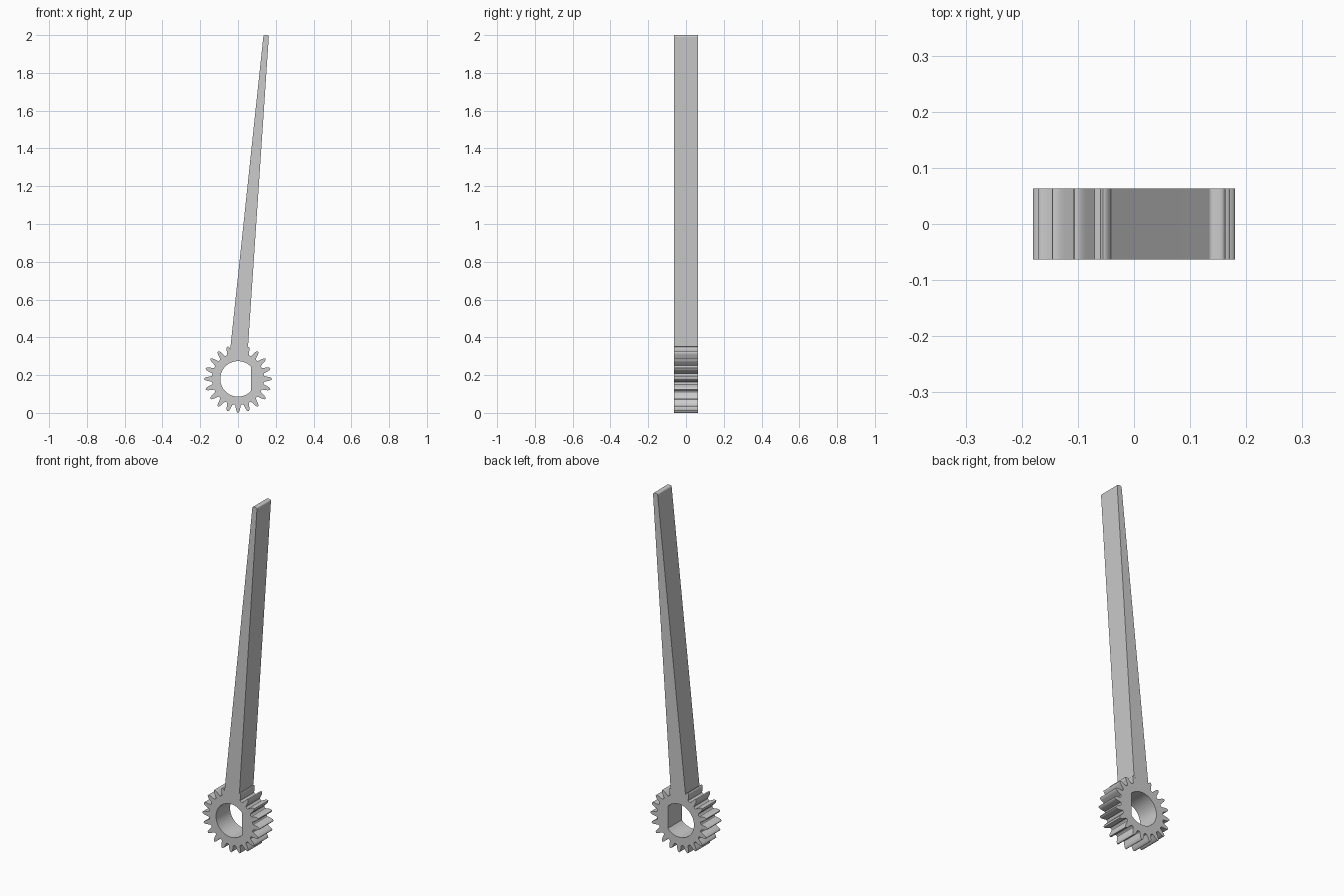
import bpy, bmesh, math
from mathutils import Vector

cube = bpy.data.objects.get("Cube")
if cube:
    bpy.data.objects.remove(cube, do_unlink=True)

TEETH = 20
CENTRE_Z = 0.18
HALF_DEPTH = 0.063
HOLE_RADIUS = 0.094
HOLE_FLAT_X = 0.07
# Half of a tooth from root to tip: radius, half width
TOOTH = [(0.137, 0.018), (0.14, 0.0145), (0.15, 0.0125), (0.162, 0.0105),
         (0.17, 0.0085), (0.176, 0.0055), (0.179, 0.0025), (0.18, 0)]


def tooth(angle):
    """Points of one tooth, running clockwise over its tip."""
    axis = Vector((math.cos(angle), math.sin(angle)))
    side = Vector((axis.y, -axis.x))
    profile = [(r, -w) for r, w in TOOTH] + [(r, w) for r, w in TOOTH[-2::-1]]
    return [axis * r + side * w + Vector((0, CENTRE_Z)) for r, w in profile]


def rounded_tip(a, b, radius, steps=5):
    """Quarter rounds joining two sides of the lever below its flat top."""
    pts = []
    for cx, start in ((a + radius, math.pi), (b - radius, math.pi / 2)):
        for i in range(steps + 1):
            t = start - i / steps * math.pi / 2
            pts.append(Vector((cx + radius * math.cos(t),
                               2 - radius + radius * math.sin(t))))
    return pts


# Gear outline, clockwise, with the lever taking the place of the top tooth
step = math.tau / TEETH
outline = []
for k in range(1, TEETH):
    pts = tooth(math.pi / 2 - k * step)
    if k == 1:
        pts = pts[4:]
    elif k == TEETH - 1:
        pts = pts[:-4]
    outline += pts
outline.append(Vector((-0.041, 0.338)))
outline += rounded_tip(0.134, 0.163, 0.009)
outline.append(Vector((0.0445, 0.338)))

# D-shaped shaft hole
flat = math.acos(HOLE_FLAT_X / HOLE_RADIUS)
hole = []
for i in range(49):
    t = flat + i / 48 * (math.tau - 2 * flat)
    hole.append(Vector((HOLE_RADIUS * math.cos(t),
                        CENTRE_Z + HOLE_RADIUS * math.sin(t))))

# Fill between the two loops and extrude through the depth
bm = bmesh.new()
edges = []
for loop in (outline, hole):
    verts = [bm.verts.new((p.x, -HALF_DEPTH, p.y)) for p in loop]
    edges += [bm.edges.new((v, verts[i - 1])) for i, v in enumerate(verts)]
bmesh.ops.triangle_fill(bm, edges=edges, use_beauty=True, normal=(0, -1, 0))
back = bmesh.ops.extrude_face_region(bm, geom=bm.faces[:], use_keep_orig=True)
bmesh.ops.translate(bm, vec=(0, 2 * HALF_DEPTH, 0),
                    verts=[g for g in back["geom"] if isinstance(g, bmesh.types.BMVert)])
bmesh.ops.recalc_face_normals(bm, faces=bm.faces[:])
mesh = bpy.data.meshes.new("gear_lever")
bm.to_mesh(mesh)
bm.free()

# Plain grey
grey = bpy.data.materials.new("light_grey")
grey.use_nodes = True
colour = (0.6, 0.6, 0.6, 1)
grey.diffuse_color = colour
grey.node_tree.nodes["Principled BSDF"].inputs["Base Color"].default_value = colour
mesh.materials.append(grey)

lever = bpy.data.objects.new("gear_lever", mesh)
bpy.context.collection.objects.link(lever)
bpy.context.view_layer.objects.active = lever
lever.select_set(True)
bpy.ops.object.shade_smooth_by_angle(angle=math.radians(30))
